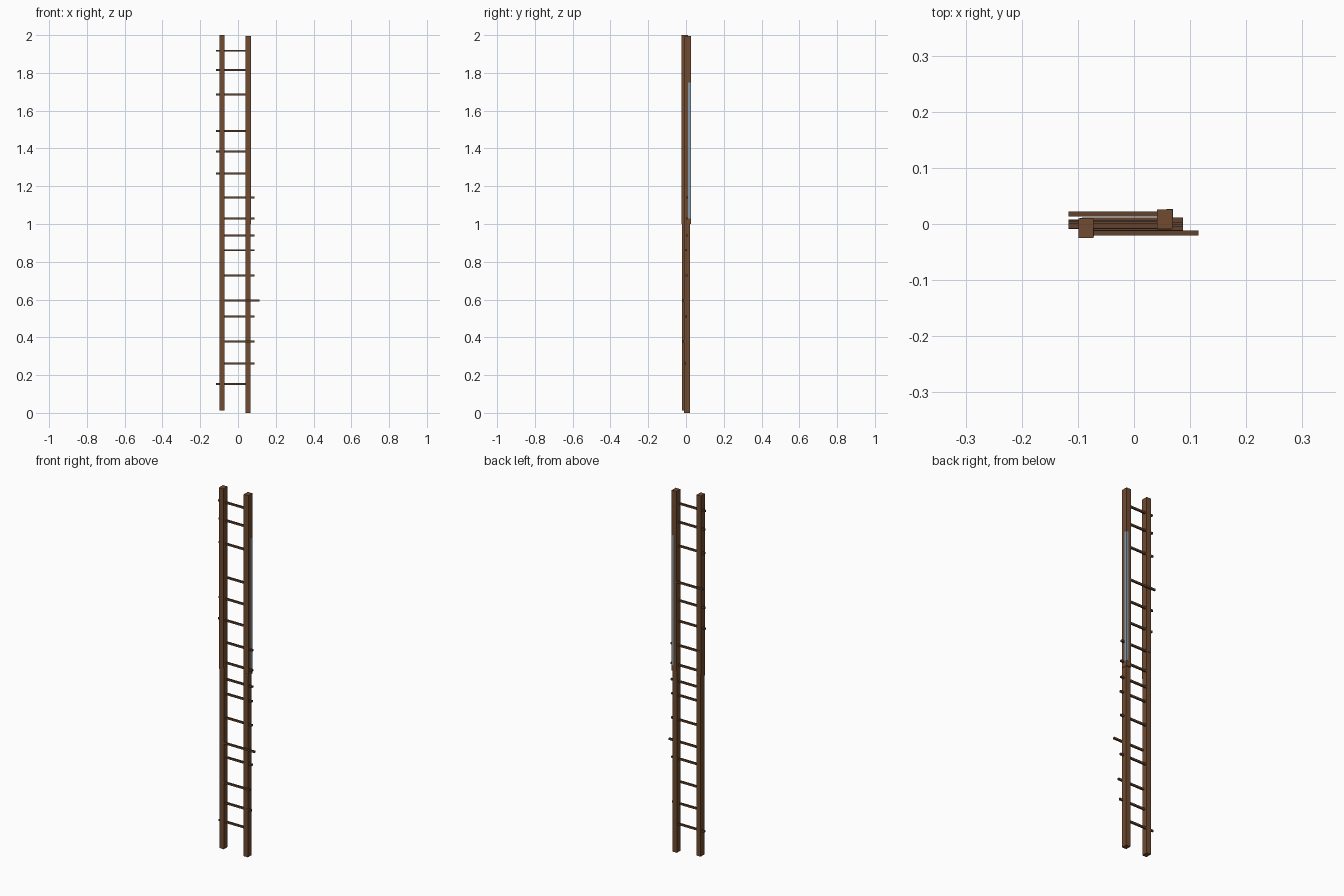
import bpy

if "Cube" in bpy.data.objects:
    bpy.data.objects.remove(bpy.data.objects["Cube"])


def material(name, colour):
    m = bpy.data.materials.new(name)
    m.diffuse_color = (*colour, 1.0)
    m.use_nodes = True
    m.node_tree.nodes["Principled BSDF"].inputs["Base Color"].default_value = m.diffuse_color
    return m


rail_wood = material("rail brown", (0.165, 0.070, 0.030))
rung_wood = material("rung brown", (0.120, 0.055, 0.027))
steel = material("blue grey", (0.24, 0.33, 0.42))


def box(name, x, y, z, mat):
    """Box from (min, max) pairs on each axis."""
    bpy.ops.mesh.primitive_cube_add(size=1)
    o = bpy.context.object
    o.name = name
    for v in o.data.vertices:
        for i, (lo, hi) in enumerate((x, y, z)):
            v.co[i] = hi if v.co[i] > 0 else lo
    o.data.materials.append(mat)
    return o


# Rails: two slightly offset lengths on each side
box("left_rail_lower", (-0.097, -0.071), (-0.022, 0.011), (0.012, 1.01), rail_wood)
box("left_rail_upper", (-0.099, -0.072), (-0.025, 0.010), (1.0, 2.0), rail_wood)
box("right_rail_lower", (0.041, 0.067), (-0.010, 0.021), (0.0, 1.01), rail_wood)
box("right_rail_upper", (0.041, 0.069), (-0.009, 0.026), (1.0, 1.994), rail_wood)

# Thin blue-grey strip wrapping the back outer corner of the right upper rail
box("rail_corner_strip", (0.058, 0.0696), (0.010, 0.0266), (1.03, 1.75), steel)

# Rungs: (height, side of overhang, depth); uneven like a hand-built ladder
SPANS = {"left": (-0.117, 0.066), "right": (-0.093, 0.087), "far": (-0.072, 0.115)}
RUNGS = [
    (0.153, "left", 0.003), (0.262, "right", -0.006), (0.378, "right", -0.015),
    (0.511, "right", 0.000), (0.596, "far", -0.016), (0.728, "right", 0.002),
    (0.861, "right", 0.000), (0.940, "right", 0.004), (1.030, "right", 0.004),
    (1.140, "right", 0.007), (1.268, "left", -0.004), (1.384, "left", 0.000),
    (1.493, "left", 0.018), (1.686, "left", 0.002), (1.816, "left", 0.000),
    (1.917, "left", -0.003),
]
for i, (z, side, y) in enumerate(RUNGS):
    box(f"rung_{i + 1}", SPANS[side], (y - 0.0047, y + 0.0047),
        (z - 0.005, z + 0.005), rung_wood)
